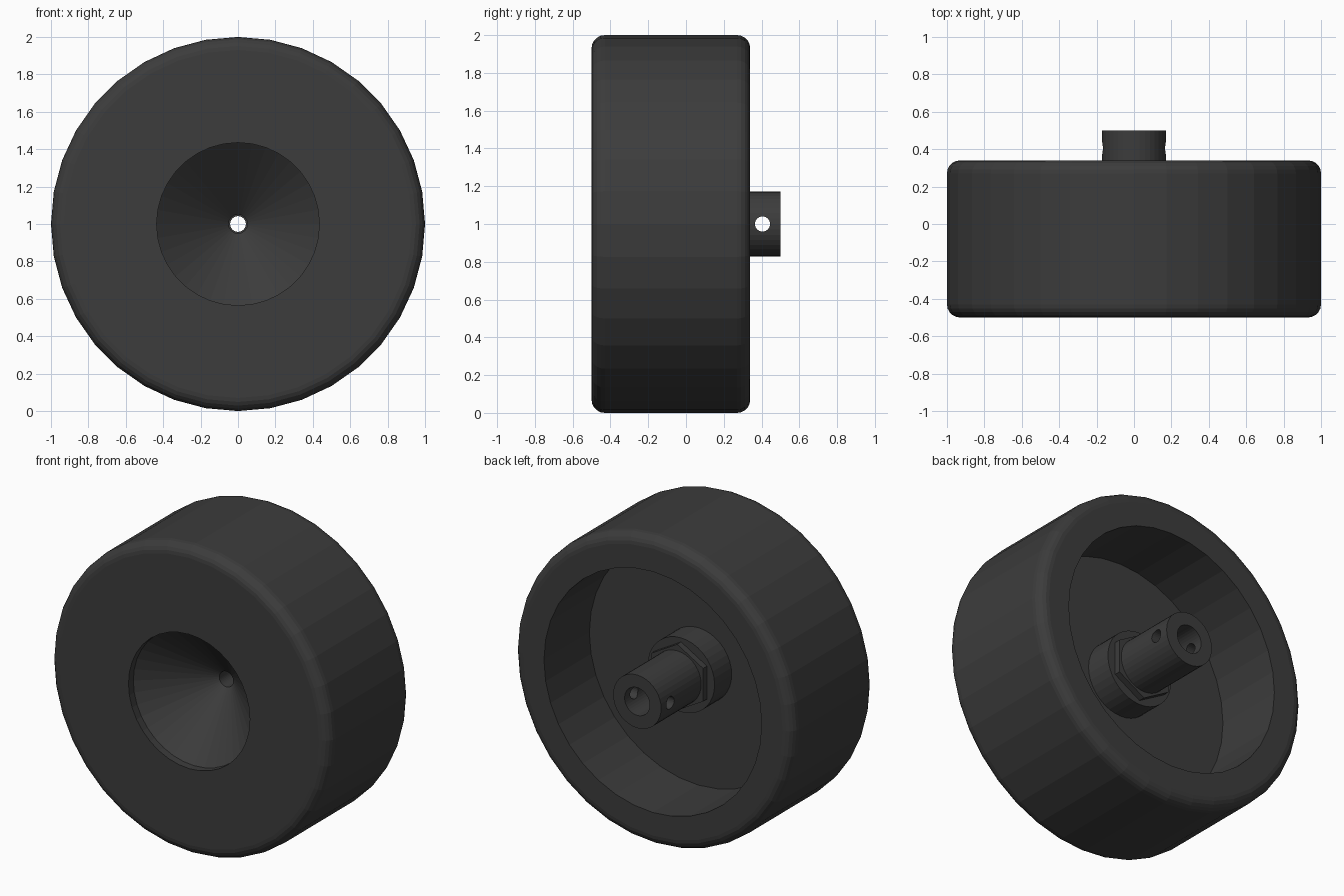
import bpy, bmesh
from math import sin, cos, pi, radians

if "Cube" in bpy.data.objects:
    bpy.data.objects.remove(bpy.data.objects["Cube"])

AXIS_Z = 1.0
SEG = 36

rubber = bpy.data.materials.new("dark_plastic")
rubber.diffuse_color = (0.045, 0.045, 0.045, 1)
rubber.use_nodes = True
rubber.node_tree.nodes["Principled BSDF"].inputs["Base Color"].default_value = rubber.diffuse_color


def lathe(name, profile, seg=SEG):
    """Spin a closed (radius, y) profile around the wheel axis."""
    bm = bmesh.new()
    rings = []
    for i in range(seg):
        a = 2 * pi * i / seg
        rings.append([bm.verts.new((r * sin(a), y, AXIS_Z + r * cos(a)))
                      for r, y in profile])
    n = len(profile)
    for i in range(seg):
        p, q = rings[i], rings[(i + 1) % seg]
        for j in range(n):
            k = (j + 1) % n
            bm.faces.new((p[j], p[k], q[k], q[j]))
    bmesh.ops.recalc_face_normals(bm, faces=bm.faces)
    me = bpy.data.meshes.new(name)
    bm.to_mesh(me)
    bm.free()
    me.materials.append(rubber)
    ob = bpy.data.objects.new(name, me)
    bpy.context.collection.objects.link(ob)
    return ob


def fillet(r, y, rad, start, steps=5):
    """Quarter-round corner points, angles measured from +radius towards +y."""
    return [(r + rad * cos(radians(start + 90 * i / steps)),
             y + rad * sin(radians(start + 90 * i / steps)))
            for i in range(steps + 1)]


# Wheel: conical front recess, rounded tread, deep rear cavity with central boss
F = 0.07
wheel_profile = (
    [(0.05, -0.12), (0.435, -0.45), (0.435, -0.5)]
    + fillet(1 - F, -0.5 + F, F, -90)
    + fillet(1 - F, 0.34 - F, F, 0)
    + [(0.78, 0.34), (0.78, -0.125), (0.24, -0.125), (0.24, 0.05), (0.05, 0.05)]
)
lathe("wheel", wheel_profile)

# Hexagonal collar seated on the boss
lathe("hex_collar", [(0.1, 0.03), (0.214, 0.03), (0.214, 0.09), (0.1, 0.09)], 6)

# Shaft coupler: narrow screw hole, then a wider shaft bore open at the back
coupler = lathe("shaft_coupler", [(0.042, 0.0), (0.172, 0.0), (0.172, 0.5),
                                  (0.09, 0.5), (0.09, 0.15), (0.042, 0.15)])

# Set-screw hole across the coupler
bpy.ops.mesh.primitive_cylinder_add(vertices=24, radius=0.04, depth=1,
                                    location=(0, 0.405, AXIS_Z),
                                    rotation=(0, pi / 2, 0))
cutter = bpy.context.object
cutter.name = "set_screw_cutter"
cutter.hide_render = True
mod = coupler.modifiers.new("set_screw_hole", 'BOOLEAN')
mod.operation = 'DIFFERENCE'
mod.solver = 'EXACT'
mod.object = cutter
bpy.context.view_layer.objects.active = coupler
bpy.ops.object.modifier_apply(modifier=mod.name)
bpy.data.objects.remove(cutter, do_unlink=True)
